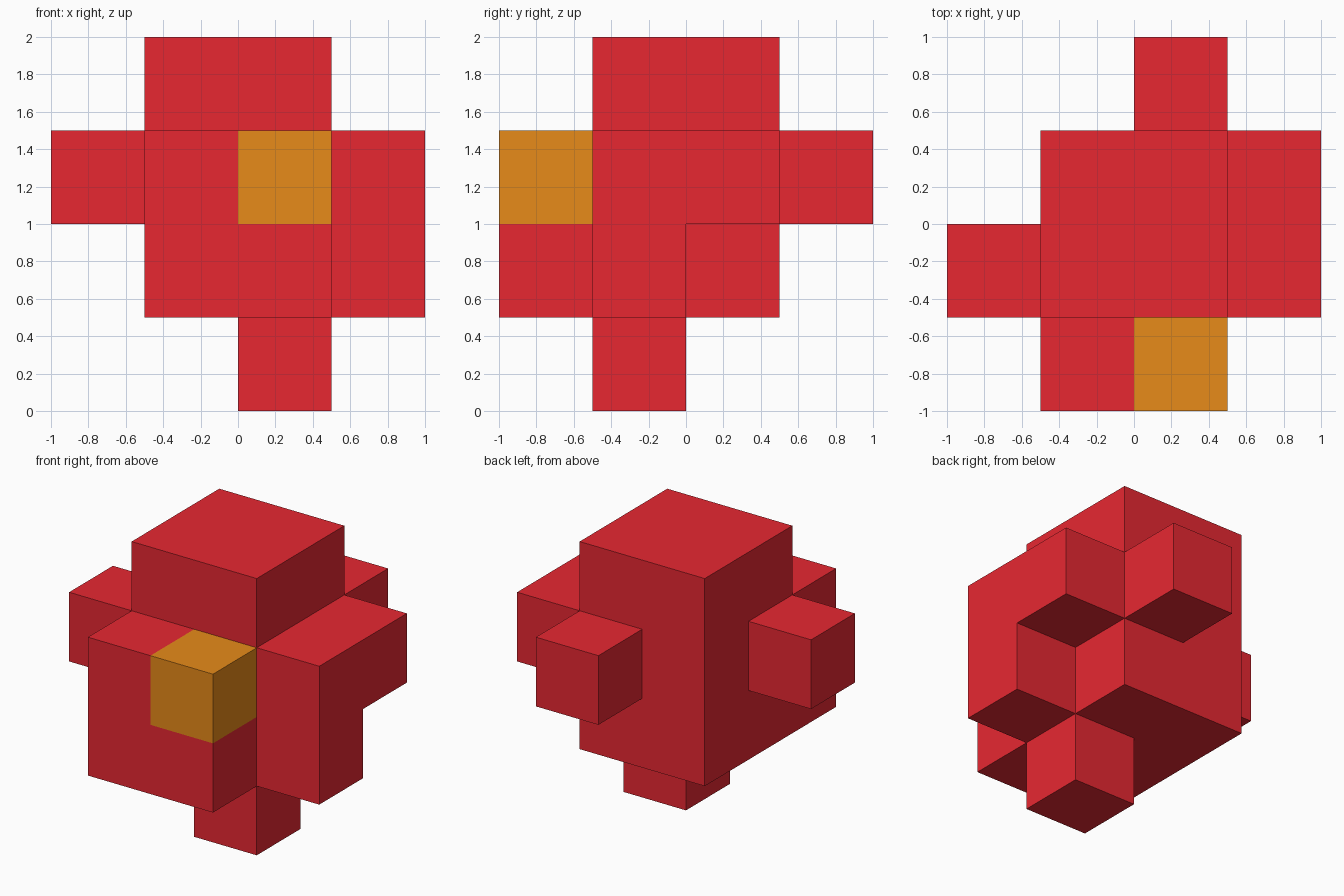
import bpy
import bmesh
from mathutils import Vector

if "Cube" in bpy.data.objects:
    bpy.data.objects.remove(bpy.data.objects["Cube"])

CELL = 0.5
ORIGIN = Vector((-1, -1, 0))


def material(name, rgb):
    mat = bpy.data.materials.new(name)
    mat.diffuse_color = (*rgb, 1)
    mat.use_nodes = True
    mat.node_tree.nodes["Principled BSDF"].inputs["Base Color"].default_value = mat.diffuse_color
    return mat


def block(x, y, z):
    """All grid cells in the half-open index ranges x, y, z."""
    return {(i, j, k) for i in range(*x) for j in range(*y) for k in range(*z)}


# Parts, in half-unit grid cells
core = block((1, 3), (1, 3), (1, 3))
top_cap = block((1, 3), (1, 3), (3, 4))
bottom_foot = block((2, 3), (1, 2), (0, 1))
left_knob = block((0, 1), (1, 2), (2, 3))
back_knob = block((2, 3), (3, 4), (2, 3))
front_slab = block((1, 3), (0, 1), (1, 3))
right_step = block((3, 4), (1, 3), (2, 3)) | block((3, 4), (1, 2), (1, 2))
orange_cube = block((2, 3), (0, 1), (2, 3))   # the painted corner of the front slab

cells = (core | top_cap | bottom_foot | left_knob | back_knob
         | front_slab | right_step)

# One watertight skin: add only the cell sides that face empty space
bm = bmesh.new()
verts = {}


def corner(p):
    if p not in verts:
        verts[p] = bm.verts.new(ORIGIN + Vector(p) * CELL)
    return verts[p]


for cell in sorted(cells):
    for axis in range(3):
        for side in (0, 1):
            neighbour = list(cell)
            neighbour[axis] += 2 * side - 1
            if tuple(neighbour) in cells:
                continue
            u, v = (axis + 1) % 3, (axis + 2) % 3
            loop = []
            for du, dv in ((0, 0), (1, 0), (1, 1), (0, 1)):
                p = list(cell)
                p[axis] += side
                p[u] += du
                p[v] += dv
                loop.append(corner(tuple(p)))
            face = bm.faces.new(loop if side else loop[::-1])
            face.material_index = int(cell in orange_cube)

mesh = bpy.data.meshes.new("block_cluster")
bm.to_mesh(mesh)
bm.free()
mesh.materials.append(material("red", (0.823, 0.021, 0.032)))
mesh.materials.append(material("orange", (0.807, 0.258, 0.010)))
bpy.context.collection.objects.link(bpy.data.objects.new("block_cluster", mesh))
